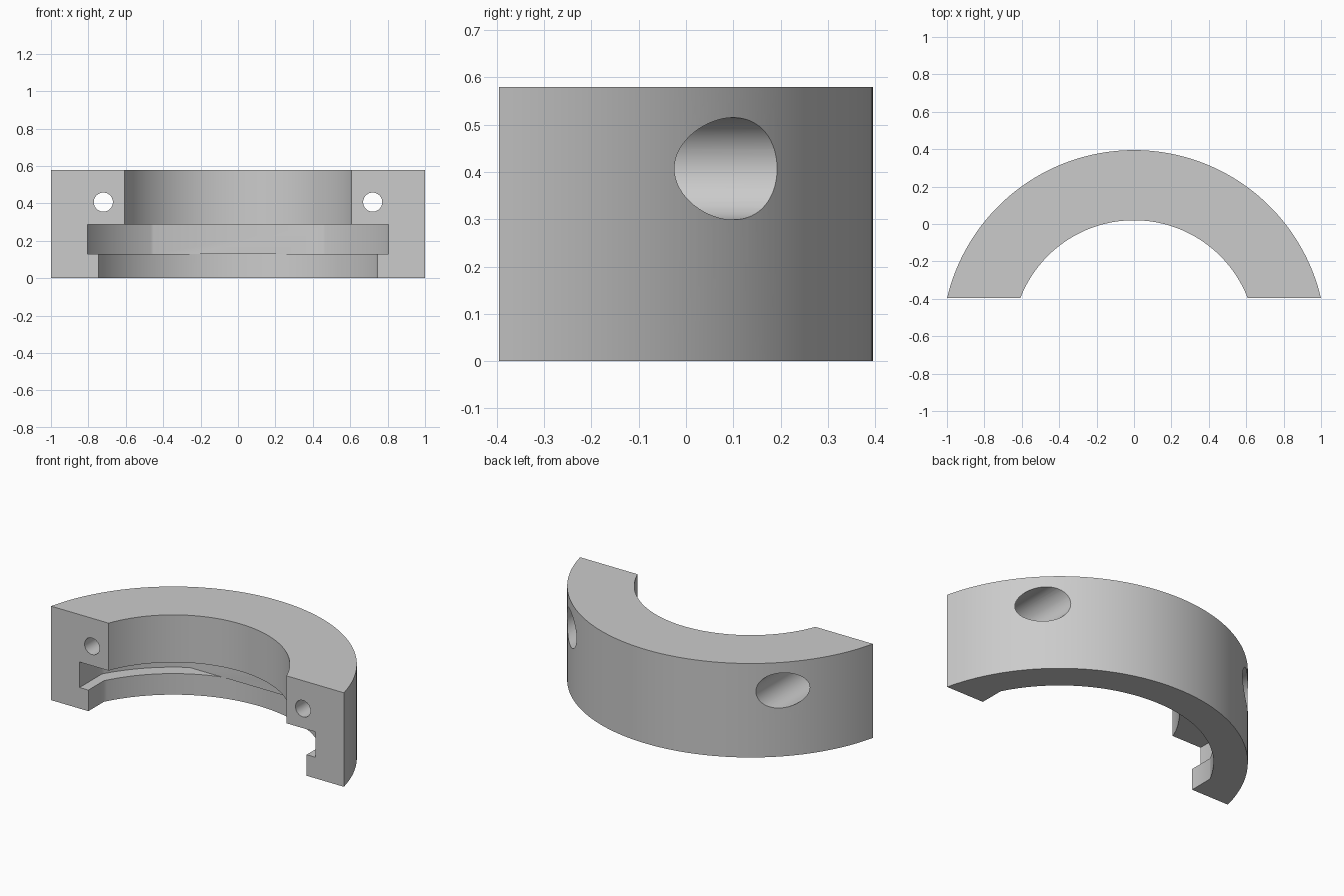
import bpy, bmesh
from math import sin, cos, asin, acos, pi
from mathutils import Matrix

if "Cube" in bpy.data.objects:
    bpy.data.objects.remove(bpy.data.objects["Cube"])

CY = -0.632      # shared centre of all arcs
FRONT = -0.395   # flat front plane
TOP = 0.58

grey = bpy.data.materials.new("plain grey")
grey.use_nodes = True
grey.diffuse_color = (0.6, 0.6, 0.6, 1)
grey.node_tree.nodes["Principled BSDF"].inputs["Base Color"].default_value = (0.6, 0.6, 0.6, 1)


def arc(r, a0, a1, n):
    return [(r * cos(a0 + (a1 - a0) * i / n), CY + r * sin(a0 + (a1 - a0) * i / n))
            for i in range(n + 1)]


def finish(name, bm):
    bmesh.ops.recalc_face_normals(bm, faces=bm.faces)
    mesh = bpy.data.meshes.new(name)
    bm.to_mesh(mesh)
    bm.free()
    mesh.materials.append(grey)
    ob = bpy.data.objects.new(name, mesh)
    bpy.context.collection.objects.link(ob)
    return ob


def extrude(name, outline, z0, z1):
    bm = bmesh.new()
    face = bm.faces.new([bm.verts.new((x, y, z0)) for x, y in outline])
    new = bmesh.ops.extrude_face_region(bm, geom=[face])["geom"]
    bmesh.ops.translate(bm, vec=(0, 0, z1 - z0),
                        verts=[v for v in new if isinstance(v, bmesh.types.BMVert)])
    return finish(name, bm)


def rod(name, x, z, r, y0, y1):
    bm = bmesh.new()
    bmesh.ops.create_cone(bm, cap_ends=True, segments=64, radius1=r, radius2=r, depth=y1 - y0,
                          matrix=Matrix.Translation((x, (y0 + y1) / 2, z)) @ Matrix.Rotation(pi / 2, 4, "X"))
    return finish(name, bm)


# Half-ring body
R = 1.027
a = asin((FRONT - CY) / R)
body = extrude("half_ring_clamp", arc(R, a, pi - a, 128), 0, TOP)

# Central bore
cutters = [extrude("bore_cutter", arc(0.652, 0, 2 * pi, 160)[:-1], -0.1, TOP + 0.1)]

# Lower opening: arc with straight sides
a = acos(0.745 / 0.84)
cutters.append(extrude("lower_opening_cutter",
                       [(0.745, -0.6)] + arc(0.84, a, pi - a, 96) + [(-0.745, -0.6)], -0.1, 0.13))

# Middle groove: straight sides, rounded corners and a flat back wall
a, b = acos(0.805 / 0.925), asin((0.175 - CY) / 0.925)
cutters.append(extrude("groove_cutter",
                       [(0.805, -0.6)] + arc(0.925, a, b, 32) + arc(0.925, pi - b, pi - a, 32)
                       + [(-0.805, -0.6)], 0.13, 0.287))

# Bolt holes with wide counterbores opening at the back
for side in (-1, 1):
    cutters.append(rod("bolt_hole_cutter", side * 0.72, 0.407, 0.051, -0.6, 0.5))
    cutters.append(rod("counterbore_cutter", side * 0.72, 0.407, 0.108, -0.25, 0.6))

# Cut, then drop the cutters
bpy.ops.object.select_all(action="DESELECT")
bpy.context.view_layer.objects.active = body
body.select_set(True)
for c in cutters:
    mod = body.modifiers.new(c.name, "BOOLEAN")
    mod.operation, mod.solver, mod.object = "DIFFERENCE", "EXACT", c
    bpy.ops.object.modifier_apply(modifier=mod.name)
    bpy.data.objects.remove(c)
bpy.ops.object.shade_smooth_by_angle(angle=pi / 6)
